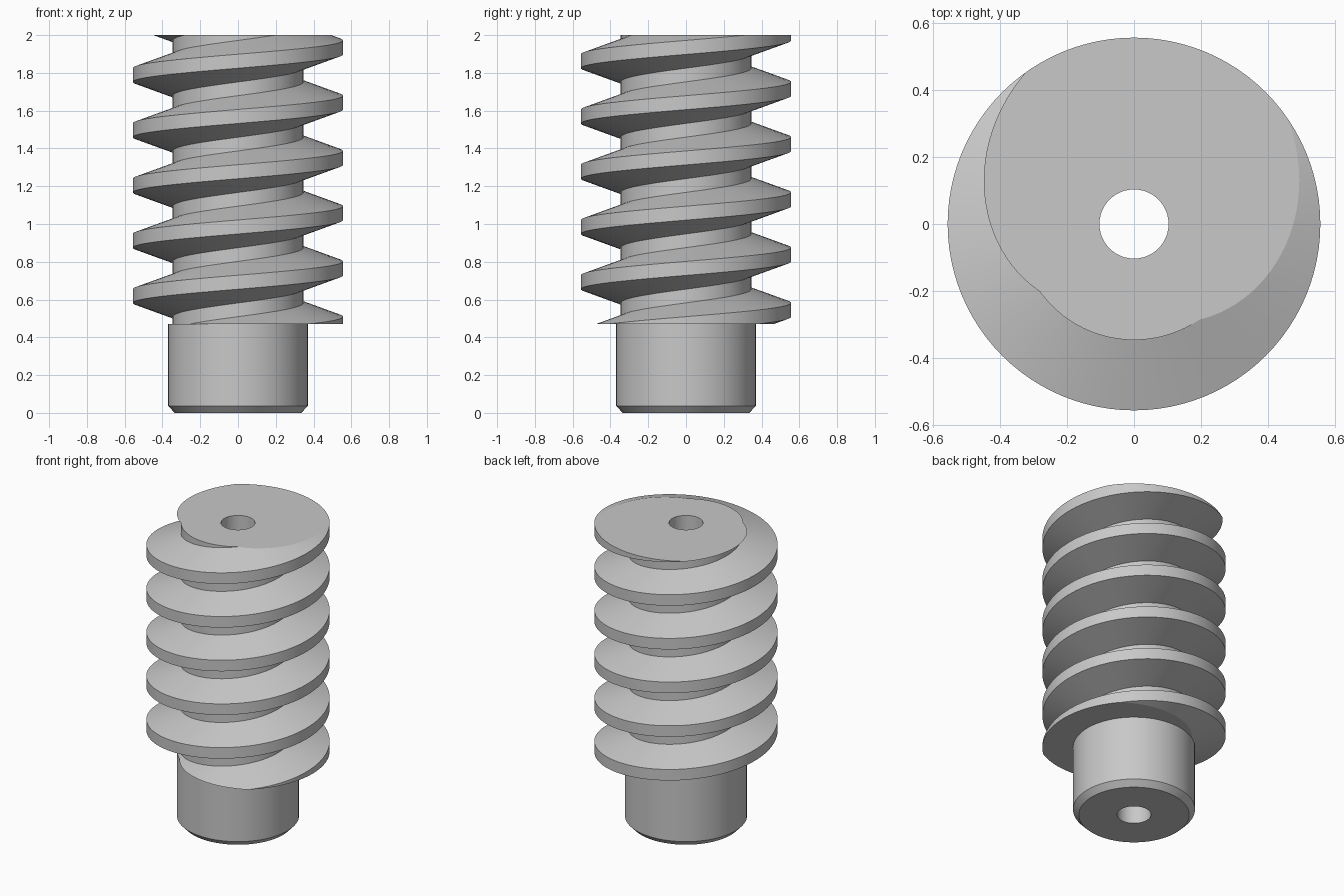
import bpy, bmesh, math
from mathutils import Vector

if "Cube" in bpy.data.objects:
    bpy.data.objects.remove(bpy.data.objects["Cube"])

SEG = 96                      # segments per turn
PITCH = 0.2925                # rise of the thread per turn
R_TIP, R_ROOT, R_HUB, R_BORE = 0.556, 0.346, 0.37, 0.103
Z_HUB, Z_TOP = 0.47, 2.0
INNER = 0.34                  # hidden seam between hub and thread

steel = bpy.data.materials.new("grey steel")
steel.diffuse_color = (0.58, 0.58, 0.58, 1)
steel.use_nodes = True
steel.node_tree.nodes["Principled BSDF"].inputs["Base Color"].default_value = steel.diffuse_color


def polar(r, a, z):
    return Vector((r * math.cos(a), r * math.sin(a), z))


def finish(bm, name):
    mesh = bpy.data.meshes.new(name)
    bm.to_mesh(mesh)
    bm.free()
    obj = bpy.data.objects.new(name, mesh)
    bpy.context.collection.objects.link(obj)
    mesh.materials.append(steel)
    bpy.ops.object.select_all(action='DESELECT')
    obj.select_set(True)
    bpy.context.view_layer.objects.active = obj
    bpy.ops.object.shade_smooth_by_angle(angle=math.radians(14))


def ring(bm, r, z):
    return [bm.verts.new(polar(r, 2 * math.pi * i / SEG, z)) for i in range(SEG)]


# Hub and through bore: one turned profile
bm = bmesh.new()
profile = [(R_BORE, Z_TOP), (R_BORE, 0), (R_HUB - 0.035, 0),
           (R_HUB, 0.037), (R_HUB, Z_HUB), (INNER, Z_HUB)]
rings = [ring(bm, r, z) for r, z in profile]
for a, b in zip(rings, rings[1:]):
    for i in range(SEG):
        j = (i + 1) % SEG
        bm.faces.new((a[i], a[j], b[j], b[i]))
finish(bm, "hub_and_bore")

# Worm thread: trapezoid tooth swept along a right-handed helix
bm = bmesh.new()
tooth = [(R_ROOT, -0.110), (R_TIP, -0.037), (R_TIP, 0.037),
         (R_ROOT, 0.110), (R_ROOT, PITCH - 0.110)]
z_start = 0.765 - 2 * PITCH
rows = []
for i in range(7 * SEG + 1):
    z = z_start + PITCH * i / SEG
    rows.append([bm.verts.new(polar(r, 2 * math.pi * i / SEG, z + dz)) for r, dz in tooth])
for a, b in zip(rows, rows[1:]):
    for k in range(len(tooth) - 1):
        bm.faces.new((a[k], b[k], b[k + 1], a[k + 1]))
bmesh.ops.remove_doubles(bm, verts=bm.verts[:], dist=1e-5)

# Trim the thread flat at both ends and cap it around a round hole
for z, up, hole in ((Z_HUB, -1, INNER), (Z_TOP, 1, R_BORE)):
    geom = bm.verts[:] + bm.edges[:] + bm.faces[:]
    cut = bmesh.ops.bisect_plane(bm, geom=geom, dist=1e-6, plane_co=(0, 0, z),
                                 plane_no=(0, 0, up), clear_outer=True)
    edges = [e for e in cut["geom_cut"] if isinstance(e, bmesh.types.BMEdge)]
    loop = ring(bm, hole, z)
    edges += [bm.edges.new((loop[i], loop[(i + 1) % SEG])) for i in range(SEG)]
    fill = bmesh.ops.triangle_fill(bm, use_beauty=True, use_dissolve=False,
                                   edges=edges, normal=(0, 0, up))
    for f in fill["geom"]:
        if isinstance(f, bmesh.types.BMFace):
            f.normal_update()
            if f.normal.z * up < 0:
                f.normal_flip()
finish(bm, "worm_thread")
